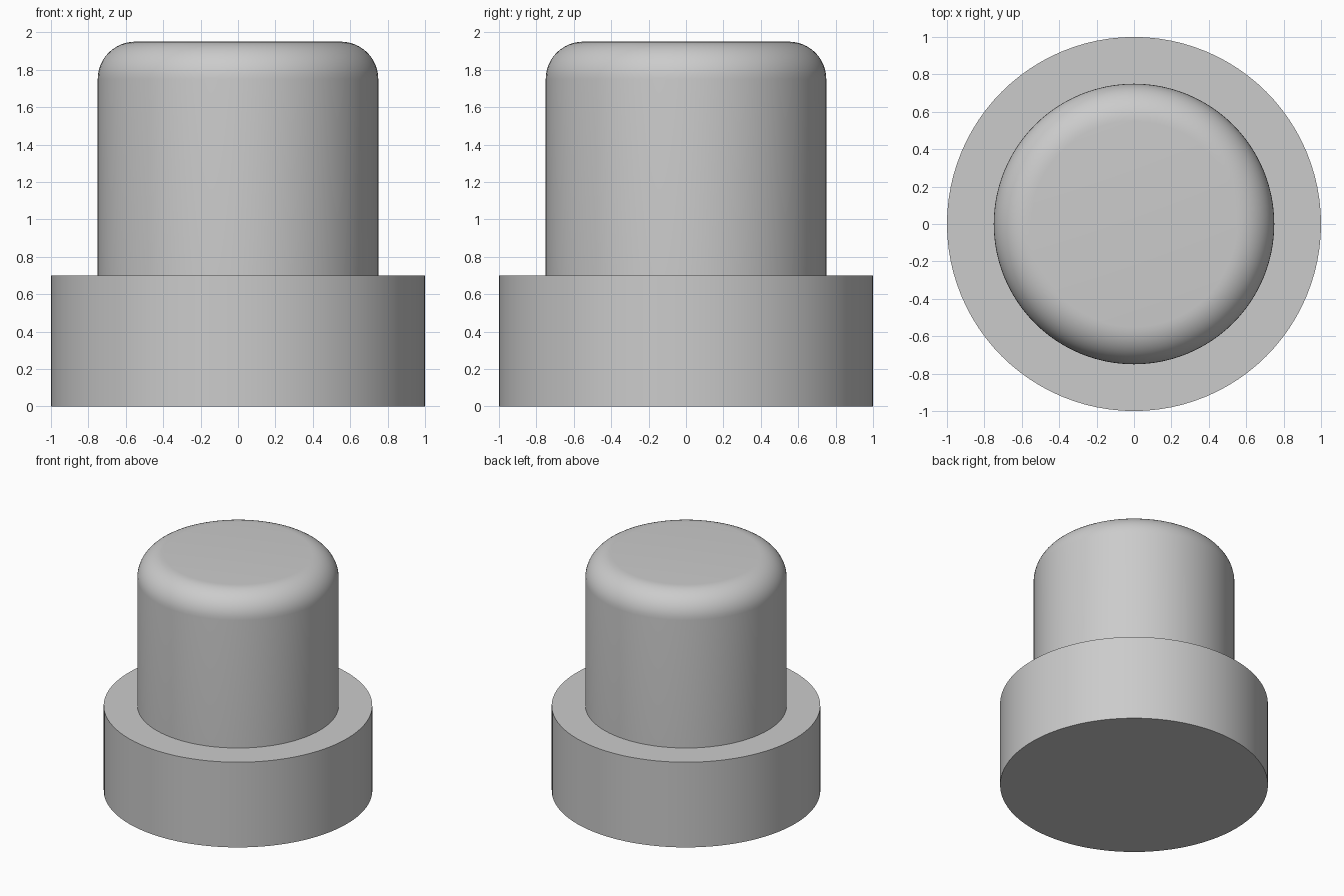
import bpy
import math

cube = bpy.data.objects.get("Cube")
if cube:
    bpy.data.objects.remove(cube, do_unlink=True)

SEGMENTS = 96
FLANGE_RADIUS, FLANGE_TOP = 1.0, 0.7
STEM_RADIUS, STEM_TOP = 0.75, 1.95
FILLET, FILLET_STEPS = 0.2, 12

grey = bpy.data.materials.new("light grey")
grey.use_nodes = True
colour = (0.6, 0.6, 0.6, 1)
grey.diffuse_color = colour
grey.node_tree.nodes["Principled BSDF"].inputs["Base Color"].default_value = colour

# Half profile: flange, stem wall, then the rounded shoulder
profile = [(FLANGE_RADIUS, 0), (FLANGE_RADIUS, FLANGE_TOP), (STEM_RADIUS, FLANGE_TOP)]
for i in range(FILLET_STEPS + 1):
    a = math.pi / 2 * i / FILLET_STEPS
    profile.append((STEM_RADIUS - FILLET + FILLET * math.cos(a),
                    STEM_TOP - FILLET + FILLET * math.sin(a)))

# Turn the profile around z and close both ends with flat discs
verts, faces = [], []
for r, z in profile:
    for s in range(SEGMENTS):
        t = 2 * math.pi * s / SEGMENTS
        verts.append((r * math.cos(t), r * math.sin(t), z))
for ring in range(len(profile) - 1):
    for s in range(SEGMENTS):
        n = (s + 1) % SEGMENTS
        low, high = ring * SEGMENTS, (ring + 1) * SEGMENTS
        faces.append((low + s, low + n, high + n, high + s))
last = (len(profile) - 1) * SEGMENTS
faces.append(tuple(reversed(range(SEGMENTS))))
faces.append(tuple(range(last, last + SEGMENTS)))

mesh = bpy.data.meshes.new("flanged_plug")
mesh.from_pydata(verts, [], faces)
mesh.materials.append(grey)
plug = bpy.data.objects.new("flanged_plug", mesh)
bpy.context.collection.objects.link(plug)

# Smooth the curved walls, keep the rims sharp
bpy.ops.object.select_all(action="DESELECT")
plug.select_set(True)
bpy.context.view_layer.objects.active = plug
bpy.ops.object.shade_smooth_by_angle(angle=math.radians(30))
